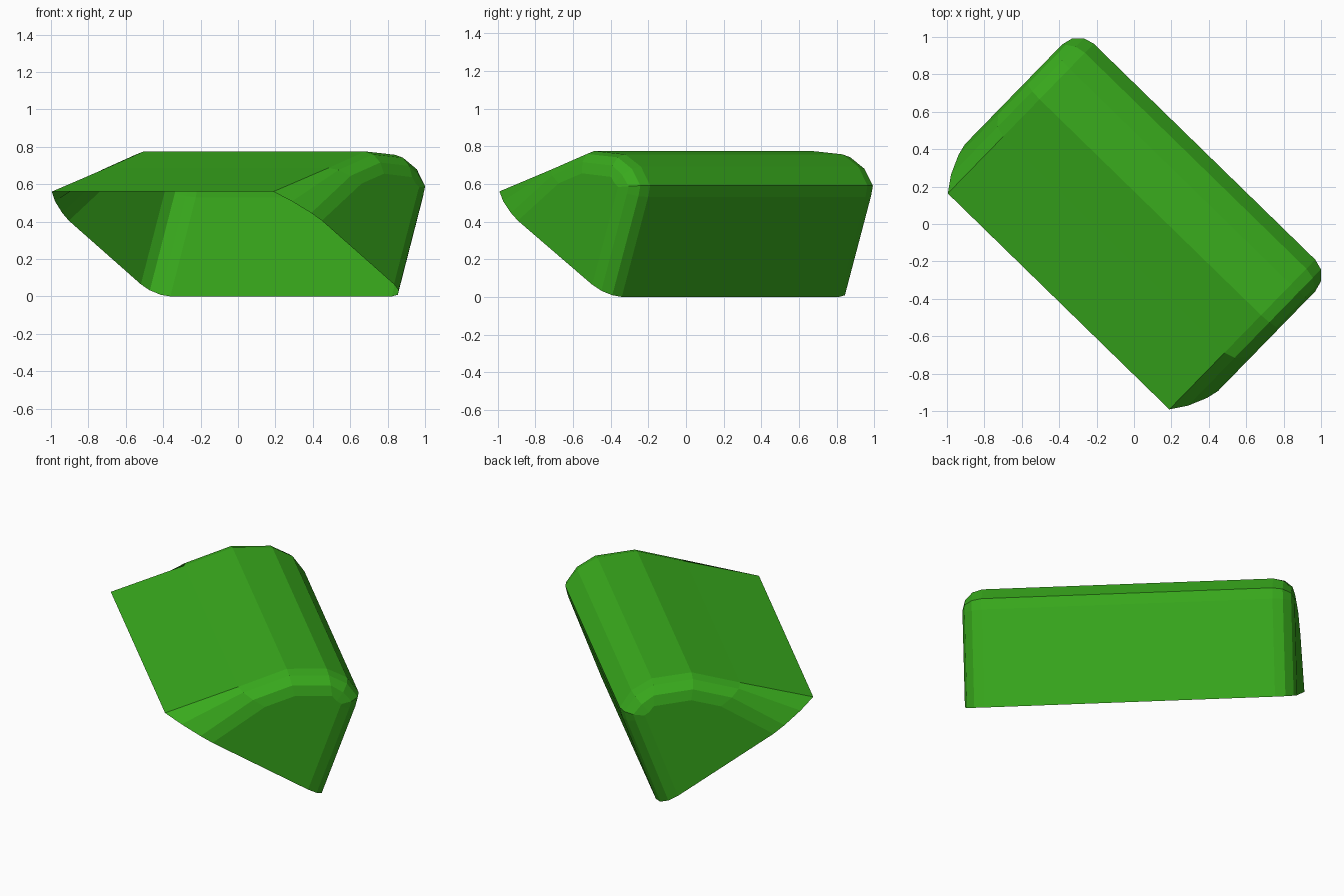
import bpy, bmesh
from mathutils import Vector

if "Cube" in bpy.data.objects:
    bpy.data.objects.remove(bpy.data.objects["Cube"])

# Hood axes in plan: ALONG runs the length, ACROSS goes from the front edge to the back
ALONG = Vector((0.716, -0.698, 0))
ACROSS = Vector((0.698, 0.716, 0))

# Cross-section corners (across, z)
FRONT = Vector((-0.578, 0.56))
KINK = Vector((-0.155, 0.687))
CREST = Vector((0.125, 0.775))
BACK_CENTRE = Vector((0.37, 0.58))
BACK_CURVE = [Vector(p) for p in ((0.355, 0.757), (0.472, 0.692), (0.54, 0.592), (0.525, 0.53))]
FOOT = Vector((0.33, 0.0))


def section(inset, front_inset):
    """Cross-section shrunk inward, both ends staying in the plane of the open underside."""
    down = (FOOT - FRONT).normalized()
    pts = [FRONT + down * front_inset / 0.758,
           KINK + Vector((1.1, -0.70)) * inset,
           CREST + Vector((0.2, -0.99)) * inset]
    pts += [p + (BACK_CENTRE - p).normalized() * inset for p in BACK_CURVE]
    pts.append(FOOT - down * inset / 0.976)
    return pts


# Rounded ends: (distance along, inset, inset at the front edge)
half = [(0.827, 0, 0), (0.885, 0.016, 0.075), (0.929, 0.06, 0.165), (0.945, 0.12, 0.224)]
stations = [(-t, h, f) for t, h, f in reversed(half)] + half

# Open shell: top, back and two ends, with nothing across the sloping underside
bm = bmesh.new()
rings = [[bm.verts.new(ALONG * t + ACROSS * p.x + Vector((0, 0, p.y)))
          for p in section(h, f)] for t, h, f in stations]
for a, b in zip(rings, rings[1:]):
    for i in range(len(a) - 1):
        bm.faces.new((a[i], a[i + 1], b[i + 1], b[i]))
bm.faces.new(rings[0])
bm.faces.new(reversed(rings[-1]))
bmesh.ops.recalc_face_normals(bm, faces=bm.faces)

mesh = bpy.data.meshes.new("open_hood")
bm.to_mesh(mesh)
bm.free()
hood = bpy.data.objects.new("open_hood", mesh)
bpy.context.collection.objects.link(hood)

green = bpy.data.materials.new("green")
green.diffuse_color = (0.04, 0.40, 0.012, 1)
green.use_nodes = True
green.node_tree.nodes["Principled BSDF"].inputs["Base Color"].default_value = green.diffuse_color
mesh.materials.append(green)
